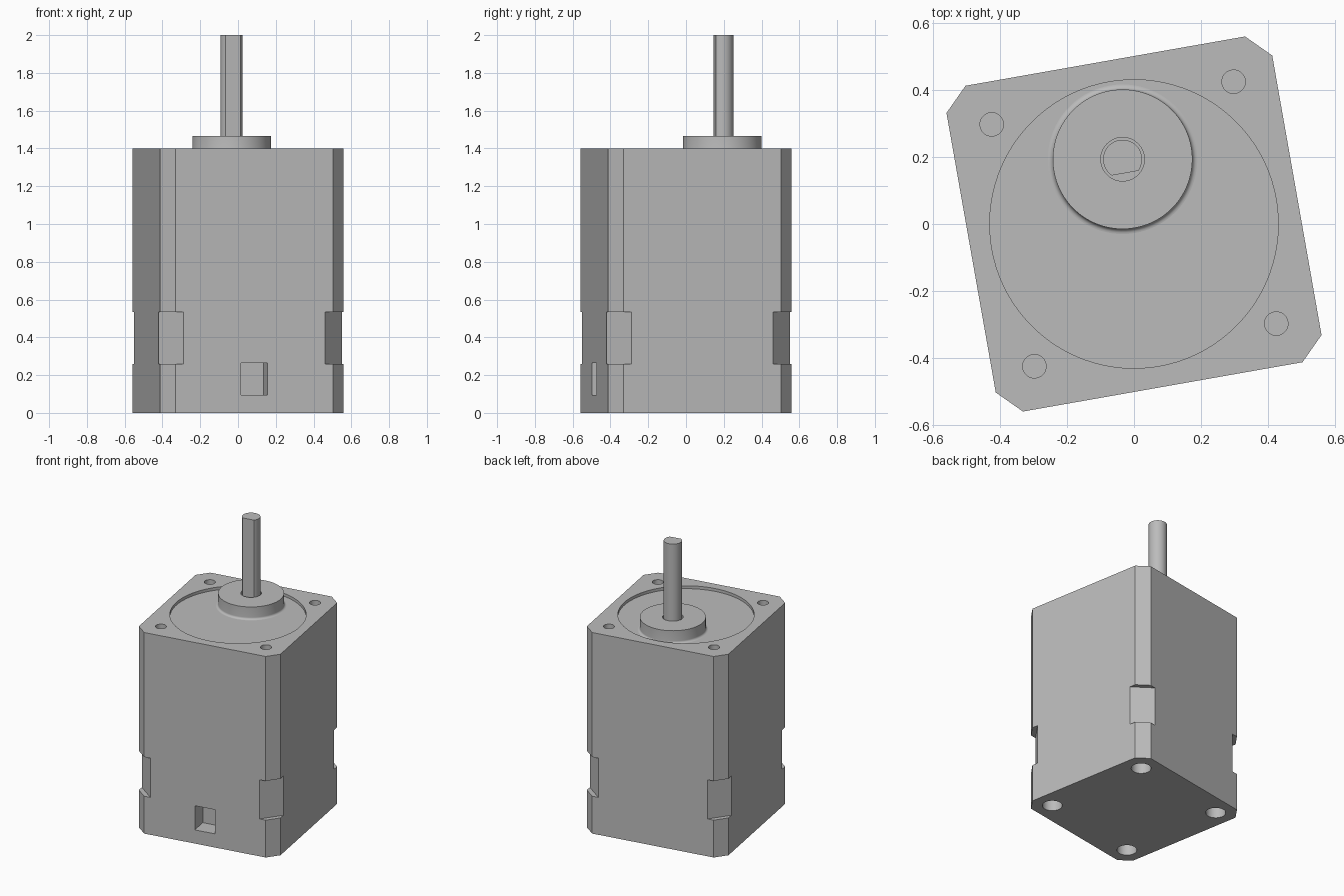
import bpy, bmesh
from math import pi, sin, cos, radians, asin

TURN = radians(10)      # the whole motor is turned about z
HALF, CHAMFER = 0.493, 0.07
TOP, FLOOR = 1.4, 1.38  # top face and recessed disc
BOSS_Y = 0.196          # off-centre output shaft
HOLE = 0.366            # screw hole spacing from the axes

if "Cube" in bpy.data.objects:
    bpy.data.objects.remove(bpy.data.objects["Cube"])

metal = bpy.data.materials.new("grey_metal")
metal.use_nodes = True
GREY = (0.5, 0.5, 0.5, 1)
metal.diffuse_color = GREY
metal.node_tree.nodes["Principled BSDF"].inputs["Base Color"].default_value = GREY


def finish(name, bm):
    bmesh.ops.recalc_face_normals(bm, faces=bm.faces)
    mesh = bpy.data.meshes.new(name)
    bm.to_mesh(mesh)
    bm.free()
    mesh.materials.append(metal)
    obj = bpy.data.objects.new(name, mesh)
    obj.rotation_euler.z = TURN
    bpy.context.collection.objects.link(obj)
    return obj


def prism(name, points, z0, z1):
    bm = bmesh.new()
    face = bm.faces.new([bm.verts.new((x, y, z0)) for x, y in points])
    out = bmesh.ops.extrude_face_region(bm, geom=[face])
    verts = [v for v in out["geom"] if isinstance(v, bmesh.types.BMVert)]
    bmesh.ops.translate(bm, verts=verts, vec=(0, 0, z1 - z0))
    return finish(name, bm)


def circle(x, y, r, n=48):
    return [(x + r * cos(2 * pi * i / n), y + r * sin(2 * pi * i / n)) for i in range(n)]


def lathe(name, profile, y, n=96):
    bm = bmesh.new()
    verts = [bm.verts.new((r, y, z)) for r, z in profile]
    edges = [bm.edges.new(pair) for pair in zip(verts, verts[1:])]
    bmesh.ops.spin(bm, geom=verts + edges, cent=(0, y, 0), axis=(0, 0, 1),
                   angle=2 * pi, steps=n)
    bmesh.ops.remove_doubles(bm, verts=bm.verts, dist=0.0001)
    return finish(name, bm)


def activate(obj):
    bpy.ops.object.select_all(action="DESELECT")
    obj.select_set(True)
    bpy.context.view_layer.objects.active = obj


def cut(target, cutter):
    cutter.hide_render = True
    mod = target.modifiers.new("cut", "BOOLEAN")
    mod.operation, mod.solver, mod.object = "DIFFERENCE", "EXACT", cutter
    activate(target)
    bpy.ops.object.modifier_apply(modifier=mod.name)
    bpy.data.objects.remove(cutter)


# Square housing with chamfered corners
a, b = HALF, HALF - CHAMFER
housing = prism("housing", [(a, -b), (a, b), (b, a), (-b, a),
                            (-a, b), (-a, -b), (-b, -a), (b, -a)], 0, TOP)

# Shallow round recess in the top face
cut(housing, prism("recess_cutter", circle(0, 0, 0.43, 96), FLOOR, TOP + 0.1))

# Screw holes, bottom counterbores and corner notches
for sx in (-1, 1):
    for sy in (-1, 1):
        x, y = sx * HOLE, sy * HOLE
        cut(housing, prism("screw_cutter", circle(x, y, 0.035), TOP - 0.18, TOP + 0.1))
        cut(housing, prism("bore_cutter", circle(x, y, 0.063), -0.1, 0.15))
        k = 0.5 ** 0.5
        box = [(0.617, -0.2), (0.8, -0.2), (0.8, 0.2), (0.617, 0.2)]
        notch = [(k * (sx * d - sy * t), k * (sy * d + sx * t)) for d, t in box]
        cut(housing, prism("notch_cutter", notch, 0.26, 0.533))

# Connector opening low on the front
w, inner, outer = 0.071, -HALF + 0.12, -HALF - 0.1
cut(housing, prism("opening_cutter", [(-w, outer), (w, outer), (w, inner), (-w, inner)],
                   0.095, 0.263))

# Round boss with a bore and a filleted foot
foot = 0.015
fillet = [(0.208 + foot * (1 - cos(t)), FLOOR + foot * (1 - sin(t)))
          for t in [i * pi / 12 for i in range(7)]]
boss = lathe("shaft_boss", [(0, 1.4), (0.065, 1.4), (0.065, 1.467), (0.208, 1.467)]
             + fillet, BOSS_Y)

# Output shaft with one flat side
r, flat = 0.058, -0.042
start = asin(flat / r)
steps = 48
arc = [start + (pi - 2 * start) * i / steps for i in range(steps + 1)]
shaft = prism("output_shaft", [(r * cos(t), BOSS_Y + r * sin(t)) for t in arc], 1.39, 2)

for obj in (housing, boss, shaft):
    activate(obj)
    bpy.ops.object.shade_smooth_by_angle(angle=radians(30))
